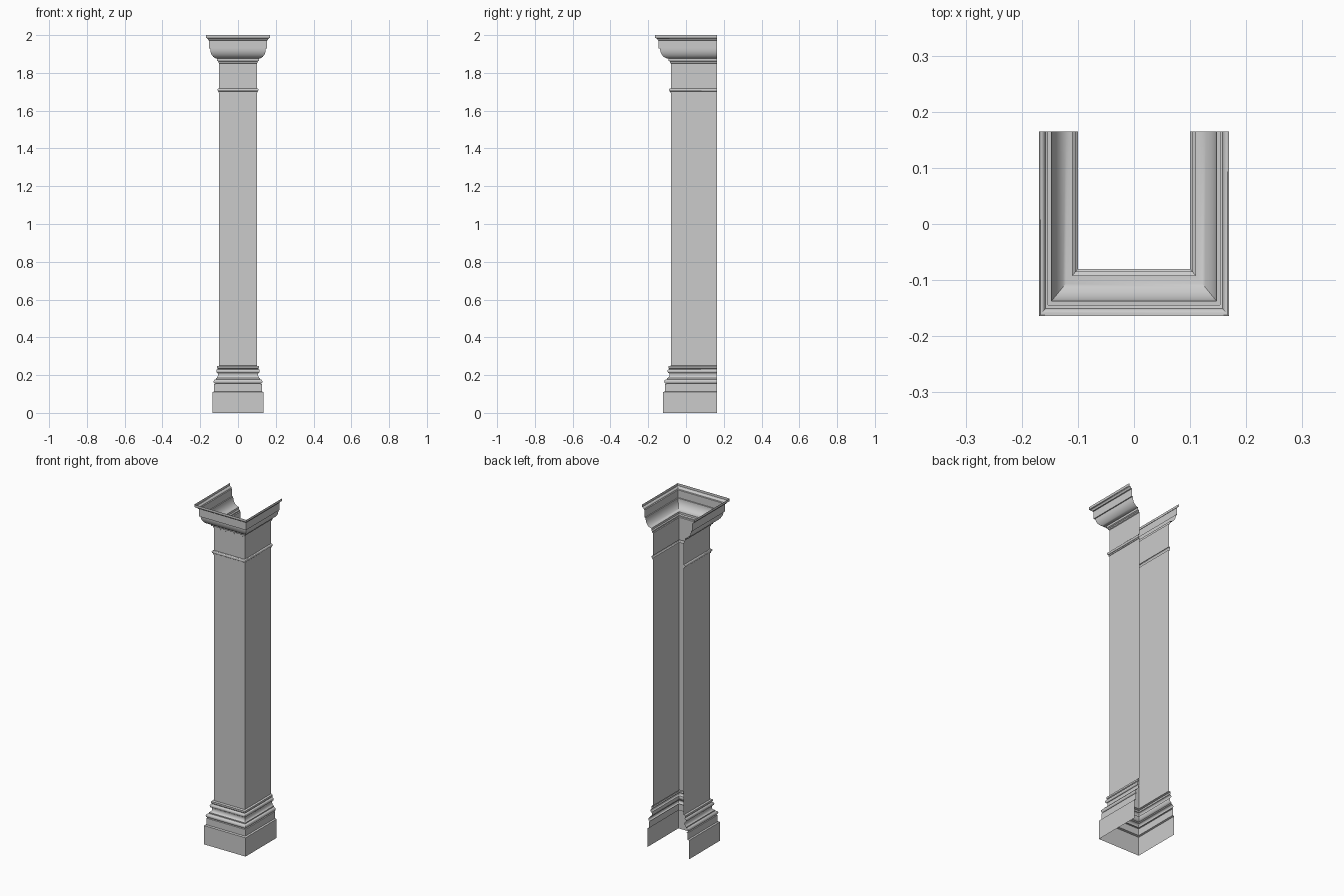
import bpy
import math

cube = bpy.data.objects.get("Cube")
if cube:
    bpy.data.objects.remove(cube)

HALF_X, FRONT_Y, BACK_Y = 0.10, -0.08, 0.165   # shaft faces and open back
DEPTH_SCALE = 1.22                             # mouldings project more at the front

stone = bpy.data.materials.new("grey stone")
stone.use_nodes = True
grey = (0.6, 0.6, 0.6, 1)
stone.diffuse_color = grey
stone.node_tree.nodes["Principled BSDF"].inputs["Base Color"].default_value = grey


def arc(cx, cz, rx, rz, start, end, steps=8):
    """Elliptical run of (projection, height) points."""
    angles = [math.radians(start + (end - start) * i / steps) for i in range(steps + 1)]
    return [(cx + rx * math.cos(a), cz + rz * math.sin(a)) for a in angles]


def sweep(name, profile):
    """Wrap a (projection, height) profile round the three sides, open at the back."""
    verts = []
    for out, z in profile:
        x, y = HALF_X + out, FRONT_Y - out * DEPTH_SCALE
        verts += [(-x, BACK_Y, z), (-x, y, z), (x, y, z), (x, BACK_Y, z)]
    faces = []
    for row in range(len(profile) - 1):
        for side in range(3):
            a = row * 4 + side
            faces.append((a, a + 1, a + 5, a + 4))
    mesh = bpy.data.meshes.new(name)
    mesh.from_pydata(verts, [], faces)
    mesh.materials.append(stone)
    obj = bpy.data.objects.new(name, mesh)
    bpy.context.collection.objects.link(obj)
    bpy.ops.object.select_all(action="DESELECT")
    obj.select_set(True)
    bpy.context.view_layer.objects.active = obj
    bpy.ops.object.shade_smooth_by_angle(angle=math.radians(30))


# Plinth block with stepped upper course
sweep("plinth", [(0.035, 0), (0.035, 0.11), (0.026, 0.113), (0.026, 0.152)])

# Base mouldings: lower roll, hollow, upper roll, fillet
sweep("base_moulding",
      [(0.026, 0.152), (0.02, 0.154)]
      + arc(0.02, 0.166, 0.009, 0.011, -90, 90)
      + [(0.017, 0.178), (0.017, 0.184)]
      + arc(0.017, 0.204, 0.011, 0.02, 270, 180)
      + [(0.008, 0.21)]
      + arc(0.008, 0.221, 0.007, 0.01, -90, 90)
      + [(0.006, 0.232), (0.01, 0.237), (0.01, 0.247), (0, 0.25)])

# Plain pilaster shaft
sweep("shaft", [(0, 0.25), (0, 1.70)])

# Necking ring
sweep("necking_ring",
      [(0, 1.695), (0.003, 1.695), (0.003, 1.702)]
      + arc(0.003, 1.71, 0.005, 0.008, -90, 90) + [(0, 1.718)])

# Plain band above the ring
sweep("neck", [(0, 1.718), (0, 1.85)])

# Capital: fillet, rounded bowl, square slab and top lip
sweep("capital",
      [(0, 1.85), (0.004, 1.853), (0.004, 1.86), (0.01, 1.864), (0.01, 1.876)]
      + arc(0.01, 1.928, 0.037, 0.052, -90, 0, 10)
      + [(0.053, 1.928), (0.053, 1.972), (0.058, 1.974)]
      + arc(0.067, 1.974, 0.009, 0.01, 180, 90, 5)
      + [(0.069, 1.986), (0.069, 2.0)])
